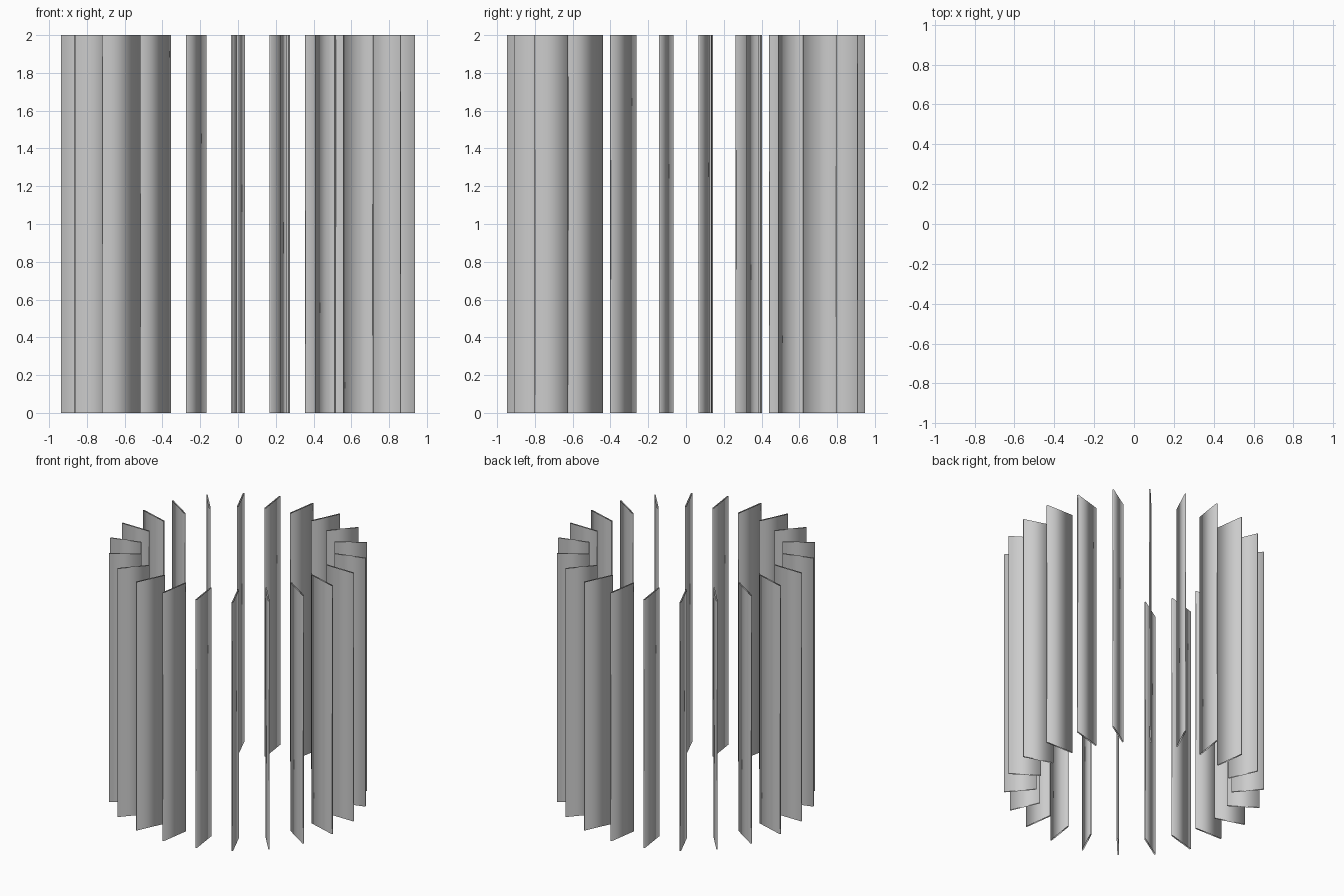
import bpy, bmesh
from math import sin, cos, radians, tau
from mathutils import Vector, Matrix

if "Cube" in bpy.data.objects:
    bpy.data.objects.remove(bpy.data.objects["Cube"])

BLADES = 22
HEIGHT = 2.0
THICK = 0.01


def polar(radius, degrees):
    # azimuth measured from the front (-y) towards +x
    a = radians(degrees)
    return Vector((radius * sin(a), -radius * cos(a), 0))


# One thin, slightly tilted blade: four walls, open at top and bottom
outer, inner = polar(0.947, -0.25), polar(0.713, 2.55)
chord = (inner - outer).normalized()
side = Vector((-chord.y, chord.x, 0)) * (THICK / 2)
profile = [outer - side, inner - side, inner + side, outer + side]

bm = bmesh.new()
low = [bm.verts.new(p) for p in profile]
high = [bm.verts.new(p + Vector((0, 0, HEIGHT))) for p in profile]
for i in range(4):
    j = (i + 1) % 4
    face = bm.faces.new((low[i], low[j], high[j], high[i]))
    face.smooth = True
mesh = bpy.data.meshes.new("blade")
bm.to_mesh(mesh)
bm.free()

# Ring of blades around the vertical axis
for k in range(BLADES):
    blade = bpy.data.objects.new(f"blade_{k + 1:02d}", mesh)
    blade.matrix_world = Matrix.Rotation(k * tau / BLADES, 4, 'Z')
    bpy.context.collection.objects.link(blade)
